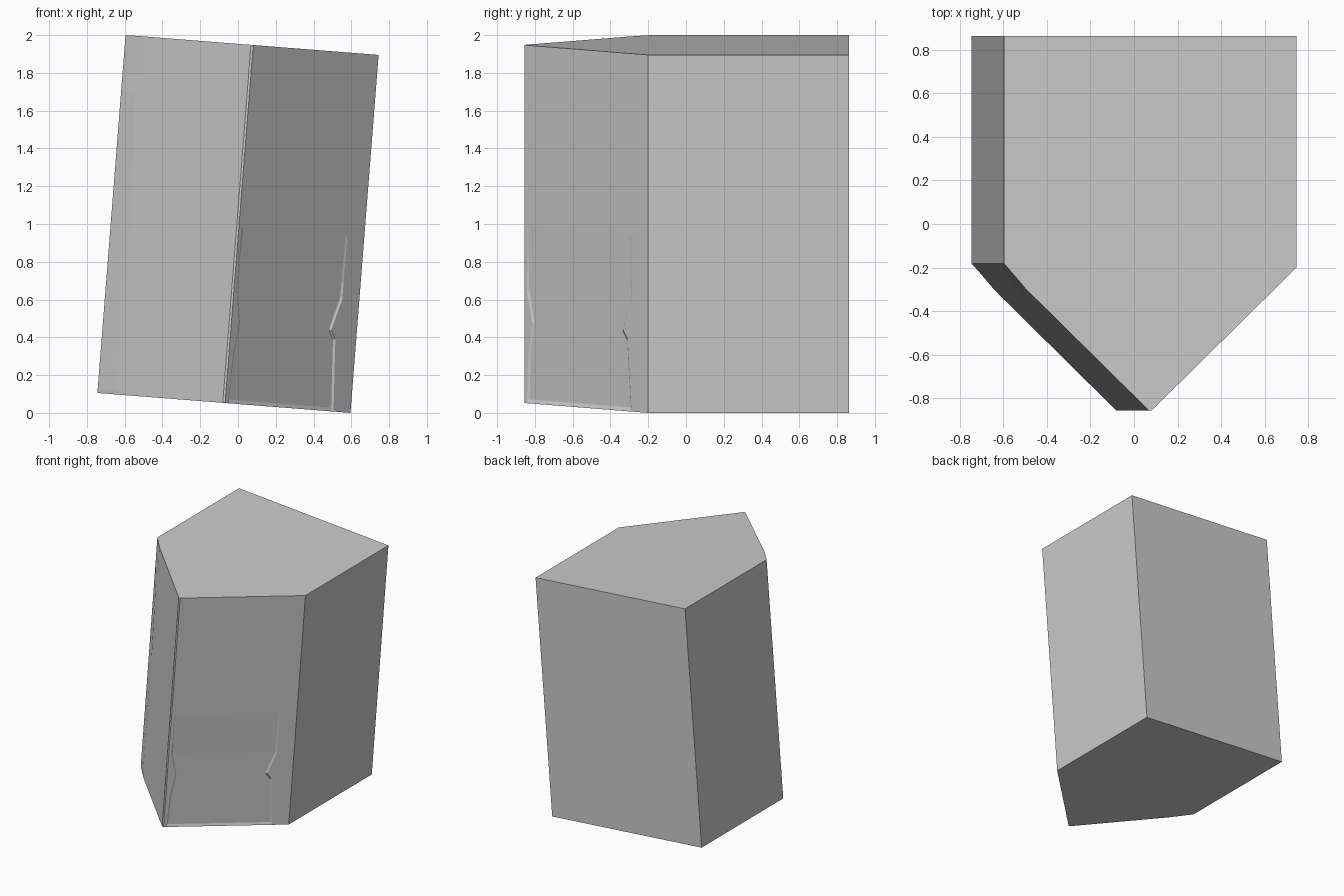
import bpy, bmesh, math
from mathutils import Matrix

if "Cube" in bpy.data.objects:
    bpy.data.objects.remove(bpy.data.objects["Cube"])

W, BACK, TIP, SIDE, H = 0.672, 0.863, -0.862, -0.2, 1.901


def lerp(table, h):
    """Piecewise linear lookup of a value along the block's height."""
    for (a, va), (b, vb) in zip(table, table[1:]):
        if h <= b:
            return va + (vb - va) * max(0, h - a) / (b - a)
    return table[-1][1]


# Jagged lines: (height, distance from the neighbouring corner)
left_chip = [(0, .13), (.02, .10), (.69, .095), (.94, .105), (1.6, .075), (1.69, .115), (H, .10)]
right_crack = [(0, .09), (.38, .11), (.43, .135), (.6, .09), (H, .092)]
tip_crack = [(0, .012), (.25, .02), (.43, .04), (.6, .012), (H, .012)]
recess = [(0, 0), (.02, .007), (.6, .007), (.93, 0), (H, 0)]


def front(x, depth=0):
    """Point on a sloping front face, pushed inwards by depth."""
    y = TIP + (SIDE - TIP) * abs(x) / W
    k = depth * math.sqrt(.5)
    return (x - math.copysign(k, x), y + k)


def section(h):
    r, t, d = W - lerp(right_crack, h), lerp(tip_crack, h), lerp(recess, h)
    return [(-W, BACK), (W, BACK), (W, SIDE),
            front(r), front(r - .008, d), front(t + .016, d), front(t + .008),
            front(.006), front(-.006),
            front(-W + lerp(left_chip, h)), (-W, SIDE + .018)]


# Loft the sections into a chipped five-sided block
bm = bmesh.new()
heights = sorted({h for t in (left_chip, right_crack, tip_crack, recess) for h, _ in t})
rows = [[bm.verts.new((x, y, h - H / 2)) for x, y in section(h)] for h in heights]
for lo, hi in zip(rows, rows[1:]):
    for i in range(len(lo)):
        j = (i + 1) % len(lo)
        bm.faces.new((lo[i], lo[j], hi[j], hi[i]))
bm.faces.new(rows[0])
bm.faces.new(rows[-1])
bmesh.ops.dissolve_limit(bm, angle_limit=math.radians(.1), verts=bm.verts, edges=bm.edges)
bmesh.ops.recalc_face_normals(bm, faces=bm.faces)

# Lean the block sideways and rest its low edge on the ground
bmesh.ops.transform(bm, matrix=Matrix.Rotation(math.radians(4.5), 4, 'Y'), verts=bm.verts)
low = min(v.co.z for v in bm.verts)
bmesh.ops.translate(bm, vec=(0, 0, -low), verts=bm.verts)

mesh = bpy.data.meshes.new("leaning_stone_block")
bm.to_mesh(mesh)
bm.free()
bpy.context.collection.objects.link(bpy.data.objects.new("leaning_stone_block", mesh))
